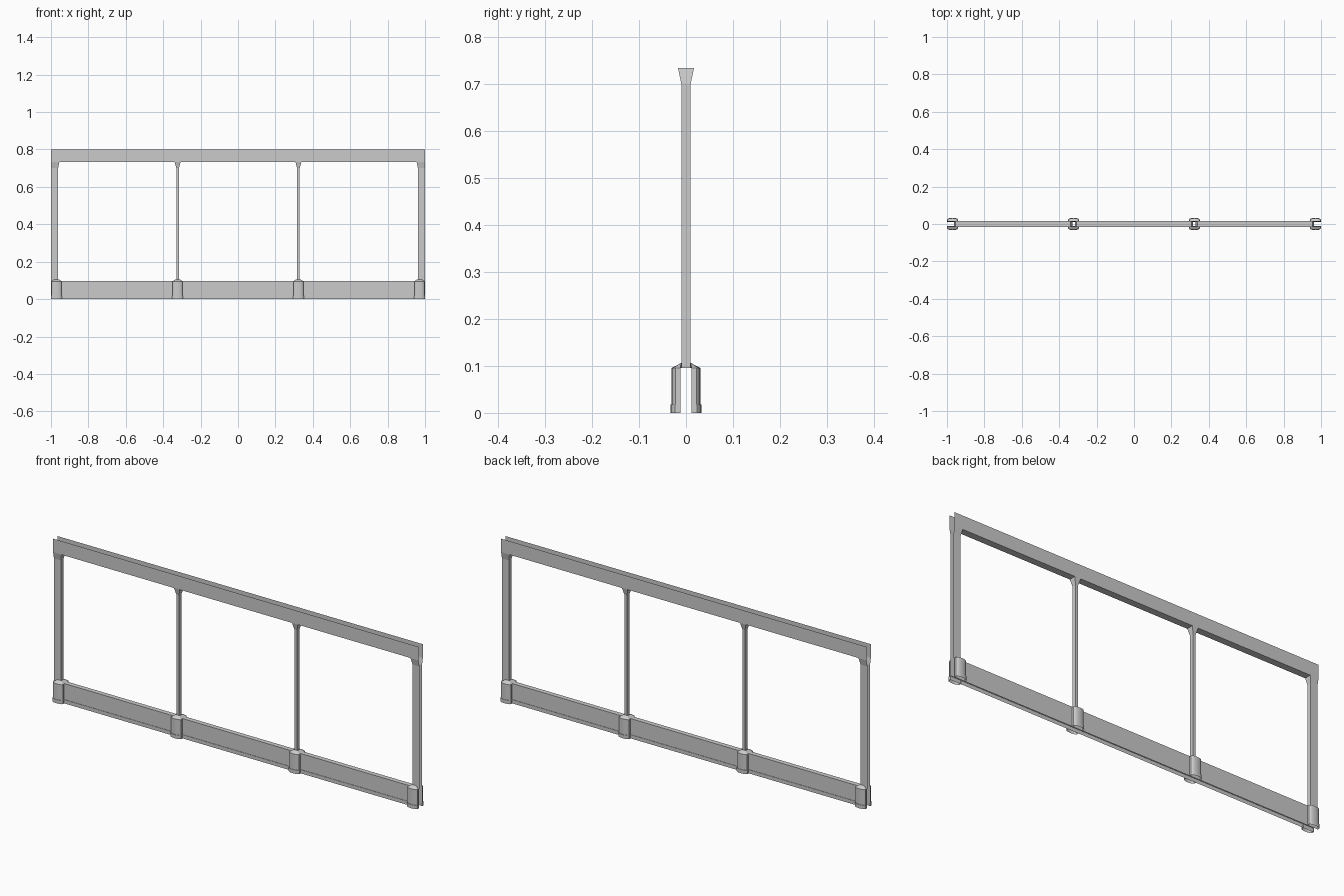
import bpy, math

if "Cube" in bpy.data.objects:
    bpy.data.objects.remove(bpy.data.objects["Cube"])

MID = [-0.323, 0.323]
END = 0.97


def make(name, verts, faces, smooth=False):
    me = bpy.data.meshes.new(name)
    me.from_pydata(verts, [], faces)
    ob = bpy.data.objects.new(name, me)
    bpy.context.collection.objects.link(ob)
    if smooth:
        bpy.context.view_layer.objects.active = ob
        ob.select_set(True)
        bpy.ops.object.shade_smooth_by_angle(angle=math.radians(35))
        ob.select_set(False)
    return ob


def extrude_x(name, profile, xs, holed_edge):
    """Sweep an open (y, z) profile along x; holed_edge is skipped in every even span."""
    n = len(profile)
    verts = [(x, y, z) for x in xs for y, z in profile]
    faces = []
    for s in range(len(xs) - 1):
        for e in range(n - 1):
            if e == holed_edge and s % 2 == 0:
                continue
            a = s * n + e
            faces.append((a, a + 1, a + n + 1, a + n))
    make(name, verts, faces)


def loft(name, levels, closed=True, smooth=False):
    """Skin a stack of (points, z) rings."""
    n = len(levels[0][0])
    verts = [(x, y, z) for ring, z in levels for x, y in ring]
    faces = []
    for k in range(len(levels) - 1):
        for i in range(n if closed else n - 1):
            j = (i + 1) % n
            a, b = k * n, (k + 1) * n
            faces.append((a + i, a + j, b + j, b + i))
    make(name, verts, faces, smooth)


def spans(end_in, half):
    xs = [-1, -end_in]
    for c in MID:
        xs += [c - half, c + half]
    return xs + [end_in, 1]


# top rail: open channel, floor left out over the hollow posts
extrude_x("top_rail", [(-.017, .8), (-.017, .733), (.017, .733), (.017, .8)],
          spans(.955, .016), 1)

# bottom rail: narrow inverted channel with a small skirt
side = [(.014, 0), (.014, .018), (.012, .018), (.012, .097)]
extrude_x("bottom_rail", side + [(-y, z) for y, z in reversed(side)],
          spans(.962, .007), 3)


# slim middle posts, flared at the top
def rect(cx, hx, hy):
    return [(cx - hx, -hy), (cx + hx, -hy), (cx + hx, hy), (cx - hx, hy)]


for i, c in enumerate(MID):
    loft(f"middle_post_{i}", [(rect(c, .007, .01), .095), (rect(c, .007, .01), .7),
                              (rect(c, .016, .017), .733)])


# end posts: channels open outwards
def channel(s, xin, hy):
    return [(s, s * hy), (s * xin, s * hy), (s * xin, -s * hy), (s, -s * hy)]


for s, label in ((-1, "left"), (1, "right")):
    loft(f"{label}_end_post", [(channel(s, .962, .01), .095), (channel(s, .962, .01), .7),
                               (channel(s, .955, .017), .733)], closed=False)

# collars: curved shells front and back, with a base lip and a sloped cap
front = [(-.027, -.012), (-.027, -.022)]
front += [(-.027 * math.cos(t), -.022 - .009 * math.sin(t))
          for t in [math.pi * k / 6 for k in range(1, 6)]]
front += [(.027, -.022), (.027, -.012)]
back = [(-x, -y) for x, y in front]


def grow(arc, cx, f):
    return [(cx + x * f, y if abs(y) < .013 else y * f) for x, y in arc]


def cap_top(arc, cx):
    return [(cx + x * .4, math.copysign(.0105, y)) for x, y in arc]


for i, c in enumerate([-END] + MID + [END]):
    for arc, label in ((front, "front"), (back, "back")):
        lip, body = grow(arc, c, 1.07), grow(arc, c, 1)
        loft(f"collar_{label}_{i}", [(lip, 0), (lip, .018), (body, .018), (body, .095)],
             closed=False, smooth=True)
    ring = back + front if c == END else front + back
    loft(f"collar_cap_{i}", [(grow(ring, c, 1), .095), (cap_top(ring, c), .106)],
         closed=c in MID)
